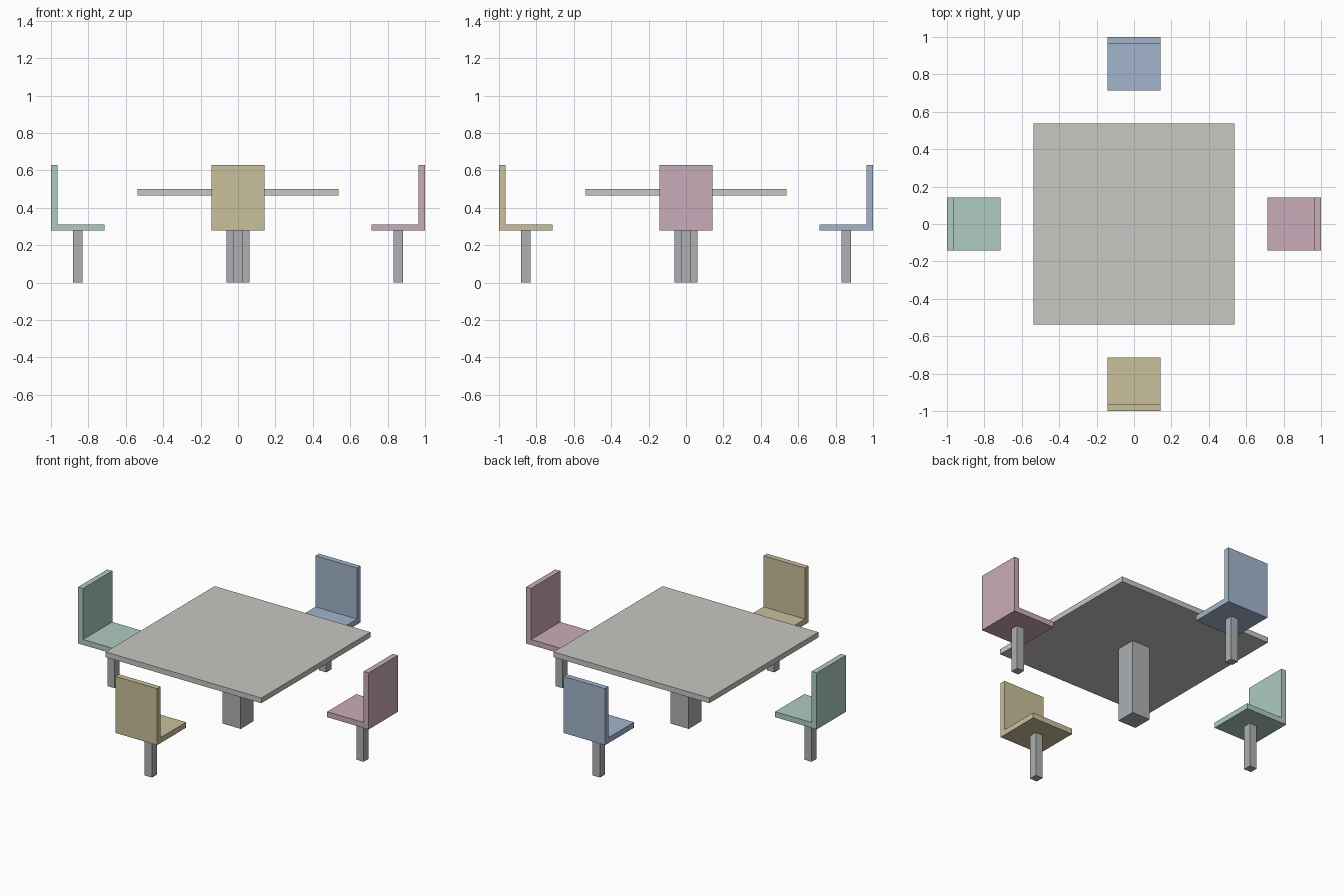
import bpy
from math import pi
from mathutils import Matrix, Vector

default = bpy.data.objects.get("Cube")
if default:
    bpy.data.objects.remove(default, do_unlink=True)


def linear(c):
    c /= 255
    return c / 12.92 if c <= 0.04045 else ((c + 0.055) / 1.055) ** 2.4


def material(name, *rgb):
    mat = bpy.data.materials.new(name)
    mat.use_nodes = True
    colour = [linear(c) for c in rgb] + [1.0]
    mat.diffuse_color = colour
    mat.node_tree.nodes["Principled BSDF"].inputs["Base Color"].default_value = colour
    return mat


def box(name, low, high, mat, angle=0.0):
    """Box between two corners, turned about the table's centre."""
    low, high = Vector(low), Vector(high)
    bpy.ops.mesh.primitive_cube_add(size=1)
    obj = bpy.context.object
    obj.name = name
    obj.data.transform(Matrix.Rotation(angle, 4, "Z")
                       @ Matrix.Translation((low + high) / 2)
                       @ Matrix.Diagonal((*(high - low), 1)))
    obj.data.materials.append(mat)
    return obj


stone = material("warm grey", 201, 199, 194)
metal = material("steel grey", 173, 176, 180)
chairs = {
    "front": material("sand yellow", 202, 192, 155),
    "left": material("dusty pink", 202, 172, 184),
    "back": material("soft blue", 164, 181, 205),
    "right": material("pale green", 174, 203, 193),
}

# Table: square slab on one post
top, post = 0.536, 0.0625
box("table_top", (-top, -top, 0.467), (top, top, 0.5), stone)
box("table_post", (-post, -post, 0), (post, post, 0.467), metal)

# Four chairs facing the table, each a quarter turn apart
half, thick, leg = 0.143, 0.034, 0.025
seat_low, seat_top, back_top = 0.278, 0.312, 0.63
inner = -1 + 2 * half
middle = -1 + half
for i, (side, colour) in enumerate(chairs.items()):
    turn = i * pi / 2
    box(side + "_chair_seat", (-half, -1, seat_low), (half, inner, seat_top), colour, turn)
    box(side + "_chair_backrest", (-half, -1, seat_top), (half, -1 + thick, back_top), colour, turn)
    box(side + "_chair_post", (-leg, middle - leg, 0), (leg, middle + leg, seat_low), metal, turn)
